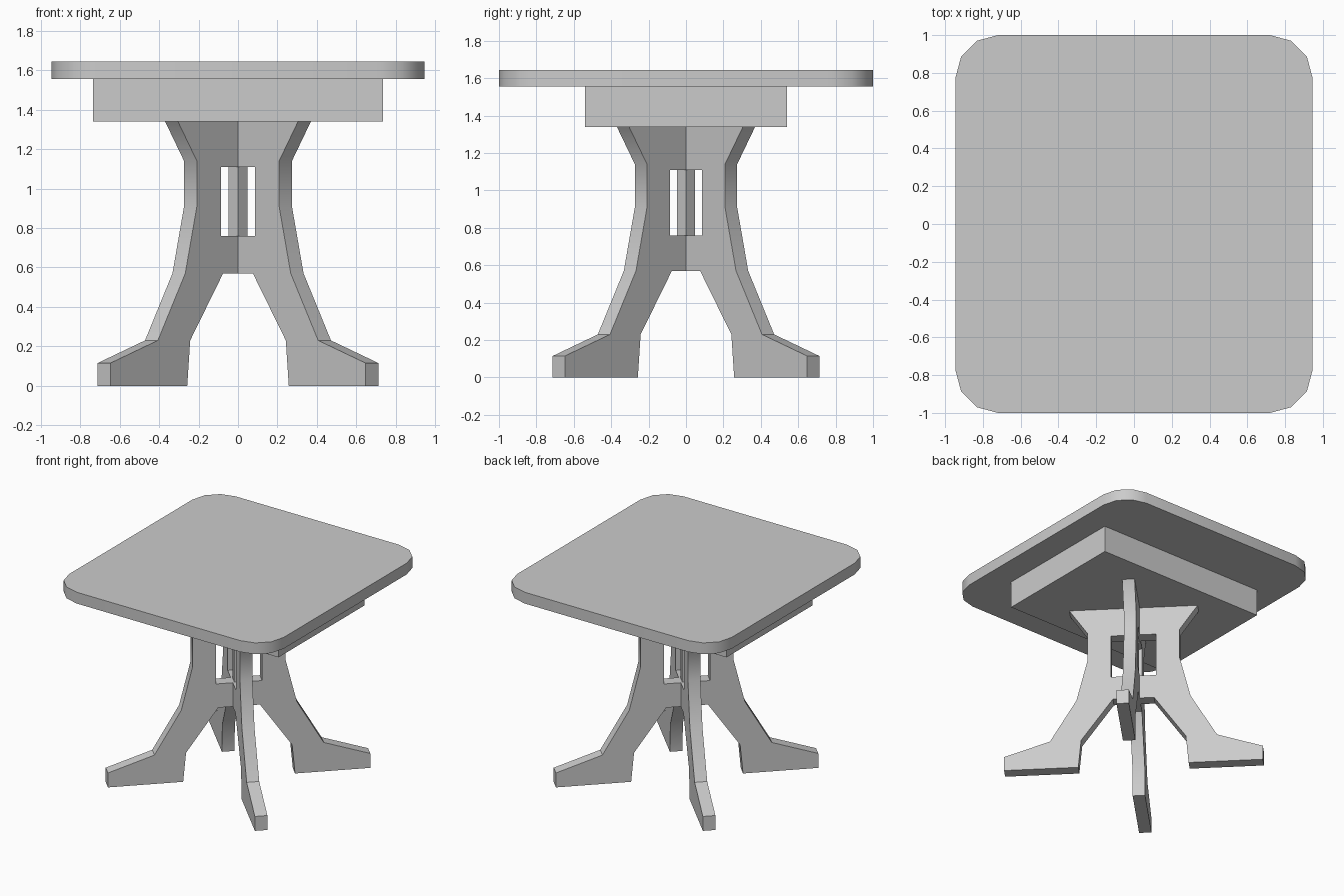
import bpy, bmesh
from math import sin, cos, pi, radians, sqrt
from mathutils import Matrix, Vector

if "Cube" in bpy.data.objects:
    bpy.data.objects.remove(bpy.data.objects["Cube"])

R2 = sqrt(2)


def finish(bm, name):
    bmesh.ops.recalc_face_normals(bm, faces=bm.faces)
    me = bpy.data.meshes.new(name)
    bm.to_mesh(me)
    bm.free()
    ob = bpy.data.objects.new(name, me)
    bpy.context.collection.objects.link(ob)
    bpy.ops.object.select_all(action='DESELECT')
    ob.select_set(True)
    bpy.context.view_layer.objects.active = ob
    bpy.ops.object.shade_smooth_by_angle(angle=radians(40))
    return ob


def prism(points, direction):
    """Extrude a flat outline of 3D points along a direction."""
    bm = bmesh.new()
    face = bm.faces.new([bm.verts.new(p) for p in points])
    ext = bmesh.ops.extrude_face_region(bm, geom=[face], use_keep_orig=True)
    moved = [v for v in ext['geom'] if isinstance(v, bmesh.types.BMVert)]
    bmesh.ops.translate(bm, verts=moved, vec=direction)
    return bm


def box(name, sx, sy, z0, z1, angle=0):
    bm = bmesh.new()
    bmesh.ops.create_cube(bm, size=1, matrix=Matrix.Rotation(angle, 4, 'Z')
                          @ Matrix.Translation((0, 0, (z0 + z1) / 2))
                          @ Matrix.Diagonal((sx, sy, z1 - z0, 1)))
    return finish(bm, name)


# table top with three-segment rounded corners
r, hx, hy = 0.225, 0.945, 1.0
outline = []
for q, (sx, sy) in enumerate([(1, 1), (-1, 1), (-1, -1), (1, -1)]):
    for i in range(4):
        a = (q + i / 3) * pi / 2
        outline.append((sx * (hx - r) + r * cos(a), sy * (hy - r) + r * sin(a), 1.555))
finish(prism(outline, (0, 0, 0.09)), "table_top")

# apron block under the top
box("apron", 1.47, 1.08, 1.34, 1.555)

# half profile of a leg plank (diagonal distance / sqrt 2, height), slot included
profile = [(0, 1.34), (0.337, 1.34), (0.241, 1.14), (0.241, 0.91), (0.30, 0.57),
           (0.439, 0.23), (0.68, 0.115), (0.68, 0), (0.29, 0), (0.275, 0.23),
           (0.108, 0.57), (0, 0.57), (0, 0.76), (0.119, 0.76), (0.119, 1.11), (0, 1.11)]
T = 0.092


def leg_plank(name, angle):
    bm = prism([(u * R2, -T / 2, z) for u, z in profile], (0, T, 0))
    # open the centre seam, then mirror and weld
    seam = [f for f in bm.faces if all(abs(v.co.x) < 1e-5 for v in f.verts)]
    bmesh.ops.delete(bm, geom=seam, context='FACES')
    bmesh.ops.mirror(bm, geom=bm.verts[:] + bm.edges[:] + bm.faces[:],
                     axis='X', merge_dist=1e-4)
    bmesh.ops.remove_doubles(bm, verts=bm.verts, dist=1e-4)
    bmesh.ops.rotate(bm, verts=bm.verts, cent=Vector(),
                     matrix=Matrix.Rotation(angle, 3, 'Z'))
    return finish(bm, name)


# two crossed planks on the diagonals
leg_plank("leg_plank_a", pi / 4)
leg_plank("leg_plank_b", -pi / 4)

# slim post in the middle of the slots
box("centre_post", 0.067, 0.067, 0.74, 1.13, pi / 4)
